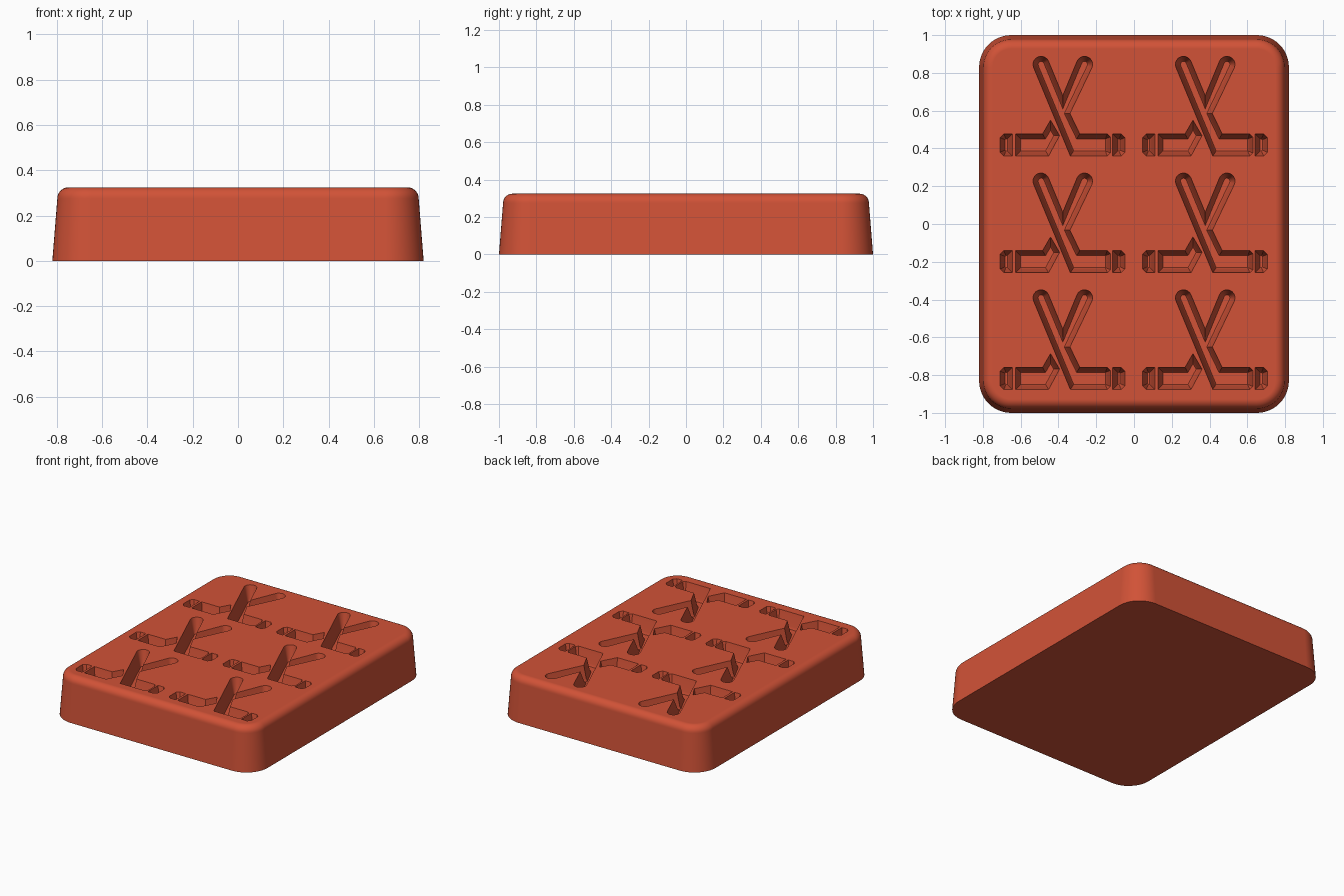
import bpy
import bmesh
from math import sin, cos, pi, radians
from mathutils import Vector

HEIGHT = 0.325
DEPTH = 0.11
FILLET = 0.05

if "Cube" in bpy.data.objects:
    bpy.data.objects.remove(bpy.data.objects["Cube"], do_unlink=True)

clay = bpy.data.materials.new("terracotta_red")
clay.use_nodes = True
colour = (0.64, 0.085, 0.038, 1)
clay.diffuse_color = colour
shader = next(n for n in clay.node_tree.nodes if n.type == 'BSDF_PRINCIPLED')
shader.inputs["Base Color"].default_value = colour


def arc(cx, cy, r, start, end, steps=10):
    angles = [radians(start + (end - start) * i / steps) for i in range(steps + 1)]
    return [Vector((cx + r * cos(a), cy + r * sin(a))) for a in angles]


def rounded_rect(hx, hy, r):
    corners = [(1, 1, 0), (-1, 1, 90), (-1, -1, 180), (1, -1, 270)]
    return [p for sx, sy, a in corners
            for p in arc(sx * (hx - r), sy * (hy - r), r, a, a + 90, 12)]


def inset(points, d):
    """Mitred inward offset of a counter-clockwise outline."""
    result = []
    for i, p in enumerate(points):
        a = (p - points[i - 1]).normalized()
        b = (points[(i + 1) % len(points)] - p).normalized()
        na, nb = Vector((-a.y, a.x)), Vector((-b.y, b.x))
        result.append(p + (na + nb) * d / (1 + na.dot(nb)))
    return result


def loft(bm, rings):
    """Closed solid through (outline, height) rings, bottom to top."""
    loops = [[bm.verts.new((p.x, p.y, z)) for p in pts] for pts, z in rings]
    count = len(loops[0])
    for low, high in zip(loops, loops[1:]):
        for i in range(count):
            j = (i + 1) % count
            bm.faces.new((low[i], low[j], high[j], high[i]))
    bm.faces.new(loops[0][::-1])
    bm.faces.new(loops[-1])


def make_object(name, bm):
    mesh = bpy.data.meshes.new(name)
    bm.to_mesh(mesh)
    bm.free()
    mesh.materials.append(clay)
    ob = bpy.data.objects.new(name, mesh)
    bpy.context.collection.objects.link(ob)
    return ob


# Tapered block with rounded corners and a filleted top edge
base = rounded_rect(0.82, 1.0, 0.17)
rings = [(base, 0)]
for i in range(9):
    t = pi / 2 * i / 8
    rings.append((inset(base, 0.022 + FILLET * (1 - cos(t))),
                  HEIGHT - FILLET * (1 - sin(t))))
bm = bmesh.new()
loft(bm, rings)
block = make_object("mould_block", bm)

# Outlines of the recesses in one cell
forked = [Vector(p) for p in [
    (0.04, -0.26), (0.236, -0.26), (0.252, -0.244), (0.252, -0.159),
    (0.236, -0.143), (0.09, -0.143), (0.038, -0.035)]]
forked += arc(0.115, 0.225, 0.043, -23, 157)
forked += [Vector((0, 0.06))]
forked += arc(-0.115, 0.225, 0.043, 23, 203)

bent = [Vector(p) for p in [
    (-0.25, -0.26), (-0.075, -0.26), (-0.017, -0.152), (-0.065, -0.07),
    (-0.107, -0.143), (-0.25, -0.143)]]

pill_right = [Vector(p) for p in [
    (0.264, -0.26), (0.309, -0.26), (0.329, -0.24),
    (0.329, -0.163), (0.309, -0.143), (0.264, -0.143)]]
pill_left = [Vector((-p.x - 0.003, p.y)) for p in reversed(pill_right)]

# Drafted cutters, repeated over a grid of two by three cells
bm = bmesh.new()
for cx in (-0.377, 0.377):
    for cy in (-0.618, 0, 0.618):
        move = Vector((cx, cy + 0.002))
        for shape in (forked, bent, pill_left, pill_right):
            outline = [p + move for p in shape]
            loft(bm, [(inset(outline, 0.027), HEIGHT - DEPTH),
                      (inset(outline, 0.018), HEIGHT - DEPTH + 0.018),
                      (outline, HEIGHT),
                      (outline, HEIGHT + 0.05)])
cutter = make_object("recess_cutter", bm)
cutter.hide_render = True

cut = block.modifiers.new("recesses", 'BOOLEAN')
cut.operation = 'DIFFERENCE'
cut.solver = 'EXACT'
cut.object = cutter

bpy.ops.object.select_all(action='DESELECT')
block.select_set(True)
bpy.context.view_layer.objects.active = block
bpy.ops.object.modifier_apply(modifier=cut.name)
bpy.data.objects.remove(cutter, do_unlink=True)

# Smooth the curves, keep flat areas flat
bpy.ops.object.shade_smooth_by_angle(angle=radians(30))
weighted = block.modifiers.new("weighted_normals", 'WEIGHTED_NORMAL')
weighted.keep_sharp = True
